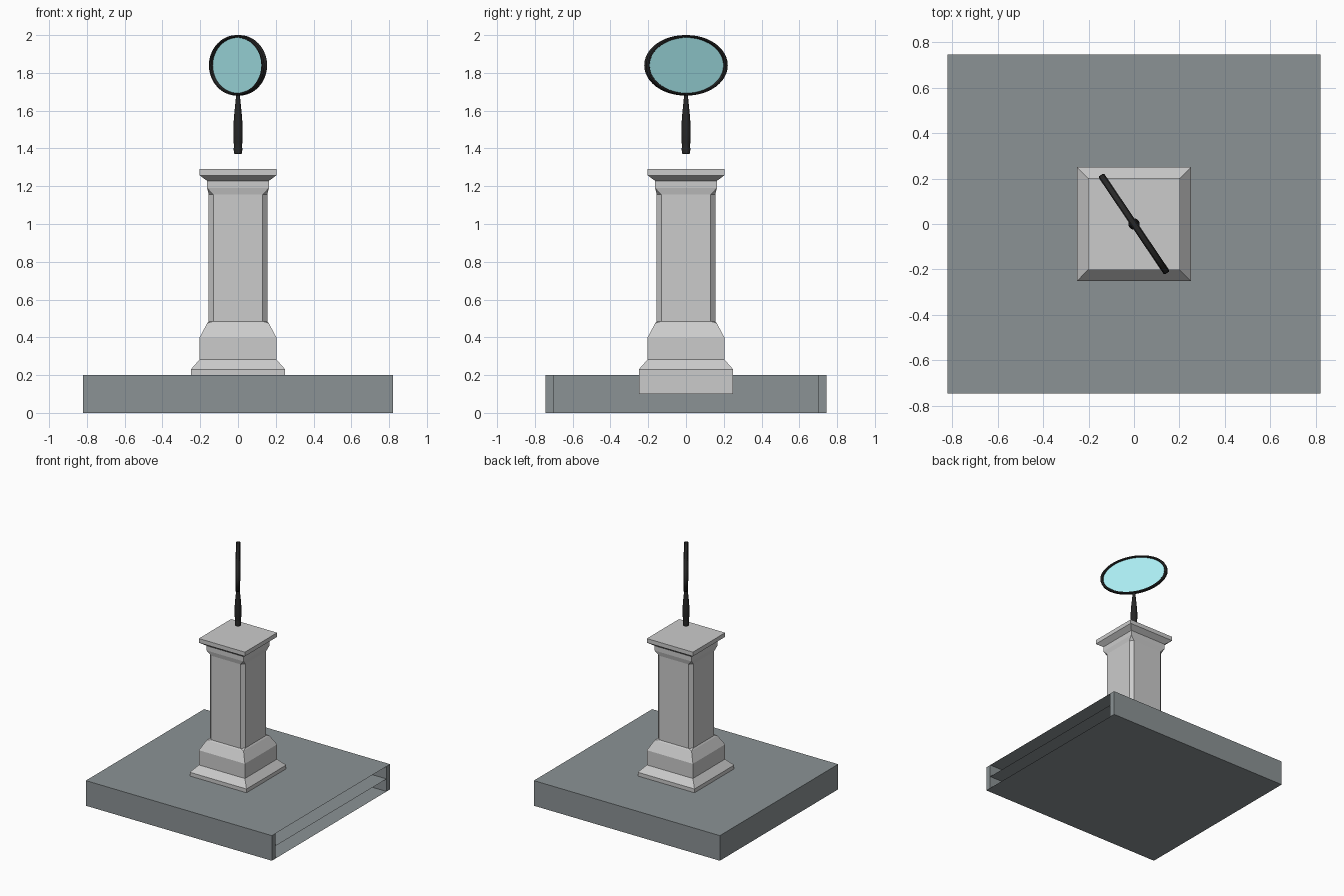
import bpy, bmesh
from math import sin, cos, pi, atan2
from mathutils import Matrix

if "Cube" in bpy.data.objects:
    bpy.data.objects.remove(bpy.data.objects["Cube"])


def material(name, color):
    m = bpy.data.materials.new(name)
    m.diffuse_color = (*color, 1)
    m.use_nodes = True
    m.node_tree.nodes["Principled BSDF"].inputs["Base Color"].default_value = m.diffuse_color
    return m


def finish(name, bm, mat=None, normals=True, smooth=False):
    bmesh.ops.remove_doubles(bm, verts=bm.verts, dist=1e-5)
    if normals:
        bmesh.ops.recalc_face_normals(bm, faces=bm.faces)
    me = bpy.data.meshes.new(name)
    bm.to_mesh(me)
    bm.free()
    ob = bpy.data.objects.new(name, me)
    bpy.context.collection.objects.link(ob)
    if mat:
        me.materials.append(mat)
    if smooth:
        bpy.ops.object.select_all(action='DESELECT')
        ob.select_set(True)
        bpy.context.view_layer.objects.active = ob
        bpy.ops.object.shade_smooth_by_angle()
    return ob


def loft(bm, rings, caps=True, loop=False):
    rows = [[bm.verts.new(p) for p in r] for r in rings]
    n = len(rows[0])
    pairs = list(zip(rows, rows[1:])) + ([(rows[-1], rows[0])] if loop else [])
    for a, b in pairs:
        for i in range(n):
            j = (i + 1) % n
            bm.faces.new((a[i], a[j], b[j], b[i]))
    if caps and not loop:
        bm.faces.new(rows[0][::-1])
        bm.faces.new(rows[-1])


def chamfered_square(h, c, z):
    k = h - c
    return [(h, -k, z), (h, k, z), (k, h, z), (-k, h, z),
            (-h, k, z), (-h, -k, z), (-k, -h, z), (k, -h, z)]


def sheet(name, x0, x1, y, z, mat):
    bm = bmesh.new()
    bm.faces.new([bm.verts.new(p) for p in
                  ((x0, -y, z), (x1, -y, z), (x1, y, z), (x0, y, z))])
    return finish(name, bm, mat, normals=False)


stone = material("slate", (0.26, 0.29, 0.30))
black = material("black", (0.02, 0.02, 0.02))
glass = material("glass", (0.40, 0.83, 0.87))

# Base: U-shaped wall open on the right, with top, shelf and floor sheets
X, Y, T, H = 0.82, 0.745, 0.045, 0.2
outline = [(X, -Y), (X, -Y + T), (-X + T, -Y + T), (-X + T, Y - T),
           (X, Y - T), (X, Y), (-X, Y), (-X, -Y)]
bm = bmesh.new()
loft(bm, [[(x, y, z) for x, y in outline] for z in (0, H)])
finish("base_walls", bm, stone)
sheet("base_top", -X + T, X, Y - T, H, stone)
sheet("base_shelf", -X + T, X, Y - T, H / 2, stone)
floor = sheet("base_floor", -X + T, X, Y - T, 0, stone)
floor.data.flip_normals()

# Pedestal: (half width, corner chamfer, height)
profile = [(0.25, 0, 0.10), (0.25, 0, 0.23), (0.203, 0, 0.283), (0.203, 0, 0.40),
           (0.163, 0, 0.475), (0.155, 0.025, 0.485), (0.155, 0.025, 1.155),
           (0.163, 0, 1.19), (0.163, 0, 1.228), (0.203, 0, 1.257), (0.203, 0, 1.29)]
bm = bmesh.new()
# tiny chamfers merge into plain corners where the section is square
loft(bm, [chamfered_square(h, max(c, 1e-7), z) for h, c, z in profile])
finish("pedestal", bm)

# Oval frame and lens, turned diagonally
A, B, ZC, N = 0.26, 0.16, 1.84, 48
turn = Matrix.Rotation(atan2(-0.215, 0.145), 4, 'Z')


def oval(s, y):
    return [turn @ Matrix.Translation((A * s * cos(t), y, ZC + B * s * sin(t))).translation
            for t in (2 * pi * i / N for i in range(N))]


bm = bmesh.new()
loft(bm, [oval(s, y) for s, y in ((1, -0.01), (1, 0.01), (0.975, 0.015), (0.935, 0.015),
                                  (0.92, 0.01), (0.92, -0.01), (0.935, -0.015),
                                  (0.975, -0.015))], loop=True)
finish("oval_frame", bm, black, smooth=True)
bm = bmesh.new()
bm.faces.new([bm.verts.new(p) for p in oval(0.93, 0)])
finish("lens", bm, glass, normals=False)

# Turned handle floating over the pedestal
handle = [(0.017, 1.37), (0.022, 1.377), (0.023, 1.40), (0.02, 1.412), (0.023, 1.43),
          (0.025, 1.47), (0.025, 1.51), (0.021, 1.57), (0.016, 1.62), (0.012, 1.66),
          (0.010, 1.69)]
bm = bmesh.new()
loft(bm, [[(r * cos(i * pi / 10), r * sin(i * pi / 10), z) for i in range(20)]
          for r, z in handle])
finish("handle", bm, black, smooth=True)
